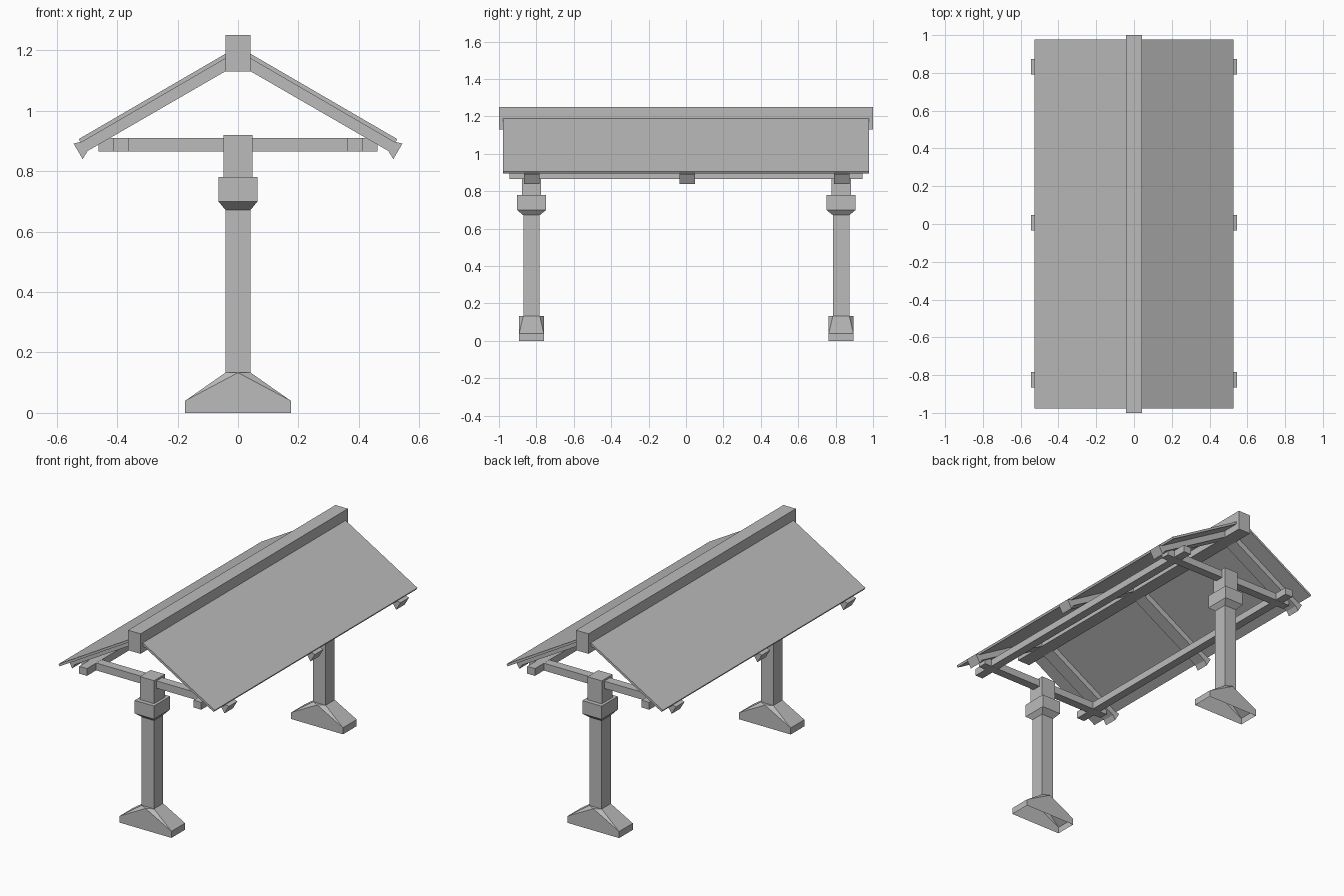
import bpy
import bmesh
from math import radians

cube = bpy.data.objects.get("Cube")
if cube:
    bpy.data.objects.remove(cube, do_unlink=True)

GREY = (0.5, 0.5, 0.5, 1.0)
mat = bpy.data.materials.new("plain grey")
mat.use_nodes = True
mat.diffuse_color = GREY
mat.node_tree.nodes["Principled BSDF"].inputs["Base Color"].default_value = GREY


def finish(name, bm):
    bmesh.ops.recalc_face_normals(bm, faces=bm.faces)
    mesh = bpy.data.meshes.new(name)
    bm.to_mesh(mesh)
    bm.free()
    mesh.materials.append(mat)
    obj = bpy.data.objects.new(name, mesh)
    bpy.context.collection.objects.link(obj)
    return obj


def box(name, centre, size):
    bm = bmesh.new()
    bmesh.ops.create_cube(bm, size=1)
    bmesh.ops.scale(bm, vec=size, verts=bm.verts)
    bmesh.ops.translate(bm, vec=centre, verts=bm.verts)
    return finish(name, bm)


def extrude_y(name, profile, side, y, width):
    """Extrude an x-z profile along y, flipped in x by side."""
    bm = bmesh.new()
    verts = [bm.verts.new((side * x, y - width / 2, z)) for x, z in profile]
    face = bm.faces.new(verts)
    new = bmesh.ops.extrude_face_region(bm, geom=[face])["geom"]
    moved = [v for v in new if isinstance(v, bmesh.types.BMVert)]
    bmesh.ops.translate(bm, vec=(0, width, 0), verts=moved)
    return finish(name, bm)


def hull(name, points, y, open_bottom=False):
    """Convex faceted block around the points, moved to y."""
    bm = bmesh.new()
    for px, py, pz in points:
        bm.verts.new((px, py + y, pz))
    bmesh.ops.convex_hull(bm, input=bm.verts)
    bmesh.ops.dissolve_limit(bm, angle_limit=radians(1), verts=bm.verts, edges=bm.edges)
    bm.normal_update()
    if open_bottom:
        bottom = [f for f in bm.faces if all(v.co.z < 0.001 for v in f.verts)]
        bmesh.ops.delete(bm, geom=bottom, context="FACES")
    return finish(name, bm)


def rect(hx, hy, z):
    return [(sx * hx, sy * hy, z) for sx in (-1, 1) for sy in (-1, 1)]


# Posts with hollow splayed feet, flared collars and head blocks
for end, y in (("front", -0.826), ("back", 0.829)):
    foot = rect(0.175, 0.066, 0) + rect(0.175, 0.066, 0.04) + rect(0.042, 0.044, 0.133)
    foot += [(0, -0.066, 0.133), (0, 0.066, 0.133)]
    hull(end + "_foot", foot, y, open_bottom=True)
    box(end + "_post", (0, y, 0.41), (0.084, 0.088, 0.56))
    collar = rect(0.042, 0.044, 0.672) + rect(0.065, 0.078, 0.70) + rect(0.065, 0.078, 0.78)
    hull(end + "_collar", collar, y)
    box(end + "_post_head", (0, y, 0.85), (0.096, 0.104, 0.14))
    box(end + "_tie_beam", (0, y, 0.887), (0.922, 0.054, 0.045))

# Ridge beam
box("ridge_beam", (0, 0, 1.19), (0.084, 2.0, 0.122))

# Roof slopes: thin panels, flared rafters and long side beams
PANEL = [(0.035, 1.192), (0.527, 0.906), (0.520, 0.894), (0.035, 1.176)]
RAFTER = [(0.03, 1.179), (0.510, 0.900), (0.525, 0.896), (0.544, 0.891),
          (0.514, 0.840), (0.497, 0.867), (0.03, 1.137)]
for label, side in (("left", 1), ("right", -1)):
    extrude_y(label + "_roof_panel", PANEL, side, 0, 1.956)
    box(label + "_side_beam", (side * 0.386, 0, 0.8875), (0.052, 1.886, 0.0445))
    for place, y in (("front", -0.824), ("middle", 0.006), ("back", 0.832)):
        extrude_y(f"{label}_{place}_rafter", RAFTER, side, y, 0.082)
